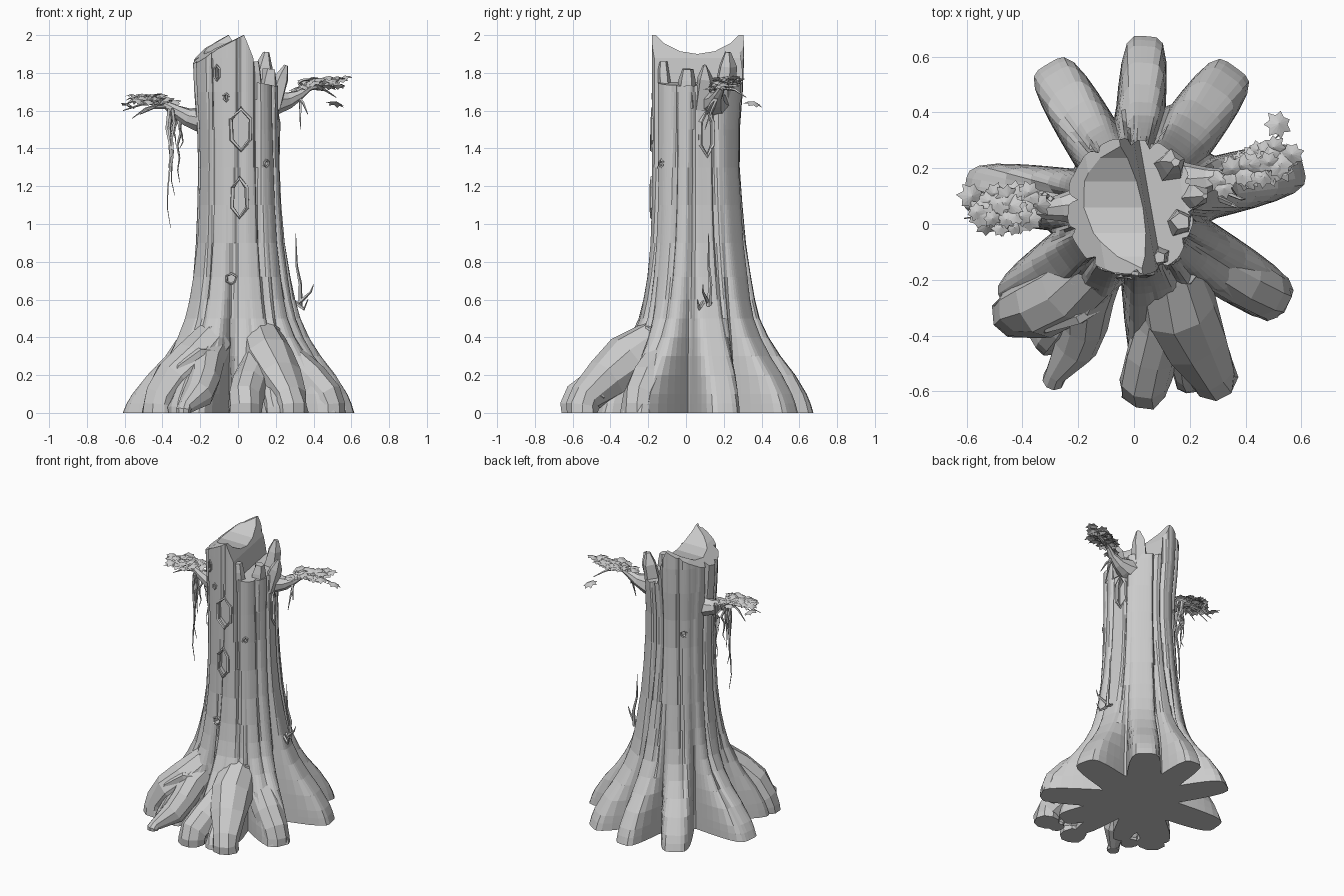
import bpy, bmesh, math, random
from mathutils import Vector, Matrix

if "Cube" in bpy.data.objects:
    bpy.data.objects.remove(bpy.data.objects["Cube"])

random.seed(4)
CX, CY = 0.0, 0.06
MAT = bpy.data.materials.new("plain grey")
MAT.diffuse_color = (0.6, 0.6, 0.6, 1)
MAT.use_nodes = True
MAT.node_tree.nodes["Principled BSDF"].inputs["Base Color"].default_value = MAT.diffuse_color


def make(name, bm):
    bmesh.ops.recalc_face_normals(bm, faces=bm.faces)
    me = bpy.data.meshes.new(name)
    bm.to_mesh(me)
    bm.free()
    me.materials.append(MAT)
    ob = bpy.data.objects.new(name, me)
    bpy.context.collection.objects.link(ob)
    return ob


def lerp_table(table, z):
    for a, b in zip(table, table[1:]):
        if z <= b[0]:
            t = (z - a[0]) / (b[0] - a[0])
            return [p + (q - p) * t for p, q in zip(a[1:], b[1:])]
    return list(table[-1][1:])


# Trunk outline by height: z, left, right, front, back distance from the axis
OUTLINE = [(0, .22, .24, .21, .22), (.5, .23, .26, .235, .25), (.7, .225, .255, .24, .26),
           (1.0, .212, .228, .24, .245), (1.4, .203, .21, .24, .215), (1.8, .235, .207, .24, .247)]
FLARE = [(0, 1), (.08, .94), (.2, .75), (.3, .54), (.4, .36), (.5, .22), (.65, .1), (.8, .04), (1.0, 0)]
# Ground roots: angle, reach, half width, steepness of the slope
ROOTS = [(86, .615, .09, 1), (121, .60, .105, 1.15), (54, .62, .11, 1.1), (174, .61, .115, 1.45),
         (14, .625, .11, 1.1), (-33, .65, .11, 1.2), (-66, .57, .10, 1), (-142, .58, .11, 1),
         (-116, .54, .075, 1), (-86, .58, .065, 1)]
GROOVES = [(random.uniform(-9, 9) + i * 360 / 11, random.uniform(.018, .034), random.uniform(0, 6))
           for i in range(11)]


def radius(a, z):
    left, right, front, back = lerp_table(OUTLINE, z)
    c, s = math.cos(a), math.sin(a)
    rx, ry = (right if c > 0 else left), (back if s > 0 else front)
    base = (abs(c / rx) ** 2.3 + abs(s / ry) ** 2.3) ** (-1 / 2.3)
    f = lerp_table(FLARE, z)[0]
    r = base
    for deg, reach, w, steep in ROOTS:
        d = a - math.radians(deg)
        if math.cos(d) > 0:
            L = base + (reach - base) * f ** steep
            r = max(r, (abs(math.cos(d) / L) ** 5 + abs(math.sin(d) / w) ** 5) ** (-1 / 5))
    for deg, depth, ph in GROOVES:
        d = a - math.radians(deg + 3 * math.sin(2.2 * z + ph))
        d = math.atan2(math.sin(d), math.cos(d))
        r -= depth * math.exp(-(d / .045) ** 2) * min(1, z / .5)
    return r


def surf(deg, z):
    a = math.radians(deg)
    r = radius(a, z)
    return Vector((CX + r * math.cos(a), CY + r * math.sin(a), z))


# Trunk with back and side roots
N = 144
bm = bmesh.new()
rings = []
for z in [0, .05] + [i / 10 for i in range(1, 7)] + [.72] + [.9 + .2 * i for i in range(5)] + [1.88, 2.15]:
    rings.append([bm.verts.new(surf(360 * i / N, z)) for i in range(N)])
for lo, hi in zip(rings, rings[1:]):
    for i in range(N):
        bm.faces.new((lo[i], lo[(i + 1) % N], hi[(i + 1) % N], hi[i]))
bm.faces.new(rings[0][::-1])
bm.faces.new(rings[-1])
trunk = make("trunk", bm)


def prism(name, outline, depth, matrix):
    bm = bmesh.new()
    a = [bm.verts.new(matrix @ Vector((x, y, -depth))) for x, y in outline]
    b = [bm.verts.new(matrix @ Vector((x, y, depth))) for x, y in outline]
    bm.faces.new(a[::-1])
    bm.faces.new(b)
    for i in range(len(a)):
        j = (i + 1) % len(a)
        bm.faces.new((a[i], a[j], b[j], b[i]))
    ob = make(name, bm)
    ob.hide_render = True
    return ob


def cut(cutter):
    m = trunk.modifiers.new("cut", 'BOOLEAN')
    m.operation, m.solver, m.object = 'DIFFERENCE', 'EXACT', cutter
    bpy.context.view_layer.objects.active = trunk
    bpy.ops.object.modifier_apply(modifier=m.name)
    bpy.data.objects.remove(cutter)


# Broken top: sloping left half with a cliff, low right half, scooped middle
to_xz = Matrix.Translation((0, CY, 0)) @ Matrix.Rotation(math.radians(10), 4, 'Z') @ Matrix.Rotation(math.pi / 2, 4, 'X')
cut(prism("top_cutter", [(-.5, 1.72), (-.24, 1.85), (-.14, 1.93), (-.01, 2.0), (.04, 1.88), (.06, 1.75),
                         (.18, 1.73), (.5, 1.77), (.5, 2.5), (-.5, 2.5)], .8, to_xz))
to_yz = Matrix.Translation((0, CY, 2.2)) @ Matrix.Rotation(math.pi / 2, 4, 'Y')
cut(prism("scoop_cutter", [(.3 * math.cos(i * math.pi / 10), .3 * math.sin(i * math.pi / 10))
                           for i in range(20)], .8, to_yz))


def tube(name, pts, n=7, jitter=0.0, closed=False, bm=None):
    own = bm is None
    bm = bm or bmesh.new()
    P = [Vector(p[:3]) for p in pts]
    k, u, rings = len(P), Vector((.31, .17, .93)), []
    for i in range(k):
        t = (P[(i + 1) % k] - P[i - 1]) if closed else (P[min(i + 1, k - 1)] - P[max(i - 1, 0)])
        t.normalize()
        u = (u - t * u.dot(t)).normalized()
        v = t.cross(u)
        ring = []
        for j in range(n):
            a, r = j * math.tau / n, pts[i][3] * (1 + random.uniform(-jitter, jitter))
            p = P[i] + (u * math.cos(a) + v * math.sin(a)) * r
            p.z = max(p.z, 0)
            ring.append(bm.verts.new(p))
        rings.append(ring)
    for i in range(k if closed else k - 1):
        lo, hi = rings[i], rings[(i + 1) % k]
        for j in range(n):
            bm.faces.new((lo[j], lo[(j + 1) % n], hi[(j + 1) % n], hi[j]))
    if not closed:
        bm.faces.new(rings[0][::-1])
        bm.faces.new(rings[-1])
    return make(name, bm) if own else None


# Knot holes: carved opening with a raised rim
def knot(deg, z, w, h, n=6):
    a = math.radians(deg)
    out = Vector((math.cos(a), math.sin(a), 0))
    side = Vector((-math.sin(a), math.cos(a), 0))
    c = surf(deg, z)
    shape = [(w * math.sin(i * math.tau / n) * random.uniform(.8, 1.1), h * math.cos(i * math.tau / n)) for i in range(n)]
    m = Matrix((side, Vector((0, 0, 1)), out)).transposed().to_4x4()
    m.translation = c
    cut(prism("knot_cutter", shape, .04, m))
    ring = []
    for x, y in shape:
        p = c + side * x
        d = math.degrees(math.atan2(p.y - CY, p.x - CX))
        ring.append((*surf(d, z + y), .012 if h > .1 else .007))
    tube("knot_rim", ring, 5, .2, True)


for args in ((-86, 1.5, .06, .11), (-88, 1.14, .05, .105), (14, 1.48, .05, .12), (-117, 1.8, .018, .04),
             (-105, 1.67, .014, .02), (-98, .71, .028, .028), (-52, 1.32, .016, .018), (130, 1.4, .02, .025)):
    knot(*args)

# Splintered rim shards on the low side
for p, tip, r, end in (((.12, .2, 1.66), (.15, .22, 1.91), .065, .015), ((.17, .09, 1.62), (.255, .1, 1.84), .055, .01),
                       ((.1, -.11, 1.66), (.09, -.12, 1.86), .045, .02), ((.15, 0, 1.62), (.17, .01, 1.82), .06, .035)):
    mid = Vector(p).lerp(Vector(tip), .7)
    tube("rim_shard", [(*p, r), (*mid, r * .75), (*tip, end)], 5, .2)


# Arching front roots with forks, each ending in an upright foot
def front_root(*pts):
    x, y, z, r = pts[-1]
    tube("front_root", [*pts, (x * 1.03, y * 1.03, z * .5, r), (x * 1.03, y * 1.03, -.04, r)], 9, .09)


front_root((.1, -.06, .44, .1), (.13, -.17, .38, .12), (.16, -.3, .28, .135), (.22, -.42, .18, .12), (.275, -.53, .08, .085))
front_root((.12, -.2, .32, .11), (.09, -.36, .22, .1), (.06, -.47, .15, .095), (.04, -.56, .08, .09))
front_root((.18, -.32, .2, .08), (.18, -.46, .13, .06), (.19, -.54, .05, .05))
front_root((.16, -.06, .4, .08), (.26, -.13, .29, .1), (.38, -.2, .17, .1), (.46, -.24, .08, .095))
front_root((-.09, -.06, .44, .09), (-.14, -.15, .38, .11), (-.23, -.24, .27, .13), (-.33, -.29, .18, .115), (-.4, -.31, .08, .095))
front_root((-.11, -.14, .37, .09), (-.17, -.26, .27, .1), (-.18, -.36, .18, .09), (-.21, -.44, .1, .08), (-.28, -.54, .03, .04))
front_root((-.22, -.28, .2, .08), (-.27, -.36, .13, .065), (-.3, -.4, .05, .06))
for pts in ([(.04, -.15, .43, .02), (.1, -.23, .455, .024), (.19, -.2, .44, .024), (.25, -.12, .4, .02)],
            [(-.05, -.16, .43, .02), (-.13, -.22, .45, .022), (-.21, -.2, .42, .022), (-.26, -.14, .38, .015)],
            [(.06, -.32, .32, .025), (.15, -.4, .33, .03), (.25, -.42, .26, .03), (.32, -.45, .08, .02)],
            [(-.1, -.28, .32, .02), (-.2, -.33, .32, .03), (-.31, -.36, .24, .03), (-.39, -.38, .08, .02)]):
    tube("root_fold", pts, 6, .15)

# Side branches
tube("left_branch", [(-.12, .06, 1.56, .08), (-.2, .06, 1.55, .068), (-.27, .055, 1.565, .048), (-.33, .05, 1.6, .032), (-.4, .05, 1.64, .018), (-.48, .06, 1.65, .01)], 8, .08)
tube("right_branch", [(.12, .15, 1.64, .085), (.21, .15, 1.645, .065), (.27, .16, 1.655, .045), (.33, .17, 1.685, .026), (.38, .19, 1.72, .016), (.5, .23, 1.75, .01)], 8, .08)


# Leaf clusters of drooping star leaves
def leaf(bm, c, r):
    axis = Vector((random.uniform(-1, 1), random.uniform(-1, 1), .01)).normalized()
    tilt = Matrix.Rotation(random.uniform(-.5, .5), 3, axis)
    turn = random.uniform(0, 6.28)
    mid = bm.verts.new(c)
    rim = []
    for i in range(14):
        q = r * (random.uniform(.9, 1.1) if i % 2 else .7)
        a = turn + i * math.tau / 14
        rim.append(bm.verts.new(c + tilt @ Vector((q * math.cos(a), q * math.sin(a), -.4 * q))))
    for i in range(14):
        bm.faces.new((mid, rim[i], rim[(i + 1) % 14]))


def leaves(name, start, end, spread, count, extra):
    bm = bmesh.new()
    a, b = Vector(start), Vector(end)
    for i in range(count):
        ang, s = random.uniform(0, 6.28), random.random() ** .5
        drop = .01 - .035 * s * s + random.uniform(-.015, .015)
        c = a.lerp(b, (i + .5) / count) + Vector((s * spread * math.cos(ang), s * spread * math.sin(ang), drop))
        leaf(bm, c, random.uniform(.032, .05))
    leaf(bm, Vector(extra), .05)
    make(name, bm)


leaves("left_leaves", (-.39, .055, 1.68), (-.53, .05, 1.68), .07, 44, (-.58, .1, 1.64))
leaves("right_leaves", (.35, .17, 1.755), (.54, .25, 1.775), .055, 46, (.52, .36, 1.65))

# Hanging vines, drooping twigs and the low side shoot
bm = bmesh.new()
for low in (.98, 1.15, 1.22, 1.3, 1.35, 1.4, 1.42):
    x, y = random.uniform(-.37, -.3), random.uniform(0, .1)
    tube("", [(x + random.uniform(-.012, .012), y + random.uniform(-.012, .012), 1.61 + (low - 1.61) * i / 6,
               .011 * (1 - i / 7)) for i in range(7)], 4, bm=bm)
for p, q in (((-.4, .05, 1.64), (-.61, .02, 1.6)), ((-.42, .07, 1.63), (-.56, .12, 1.56)), ((-.38, .04, 1.62), (-.52, .0, 1.58)),
             ((.33, .17, 1.68), (.33, .1, 1.5)), ((.32, .16, 1.67), (.37, .1, 1.58)), ((.4, .2, 1.72), (.52, .32, 1.67))):
    m = Vector(p).lerp(Vector(q), .5) + Vector((0, 0, .015))
    tube("", [(*p, .01), (*m, .007), (*q, .002)], 4, bm=bm)
for pts in ([(.26, .13, .6, .016), (.33, .12, .57, .014), (.33, .13, .68, .01), (.31, .12, .78, .007), (.305, .12, .95, .002)],
            [(.32, .12, .58, .012), (.385, .09, .64, .006), (.4, .09, .68, .002)],
            [(.28, .1, .6, .012), (.35, .07, .55, .009), (.37, .06, .6, .003)]):
    tube("", pts, 5, bm=bm)
make("vines_and_twigs", bm)
